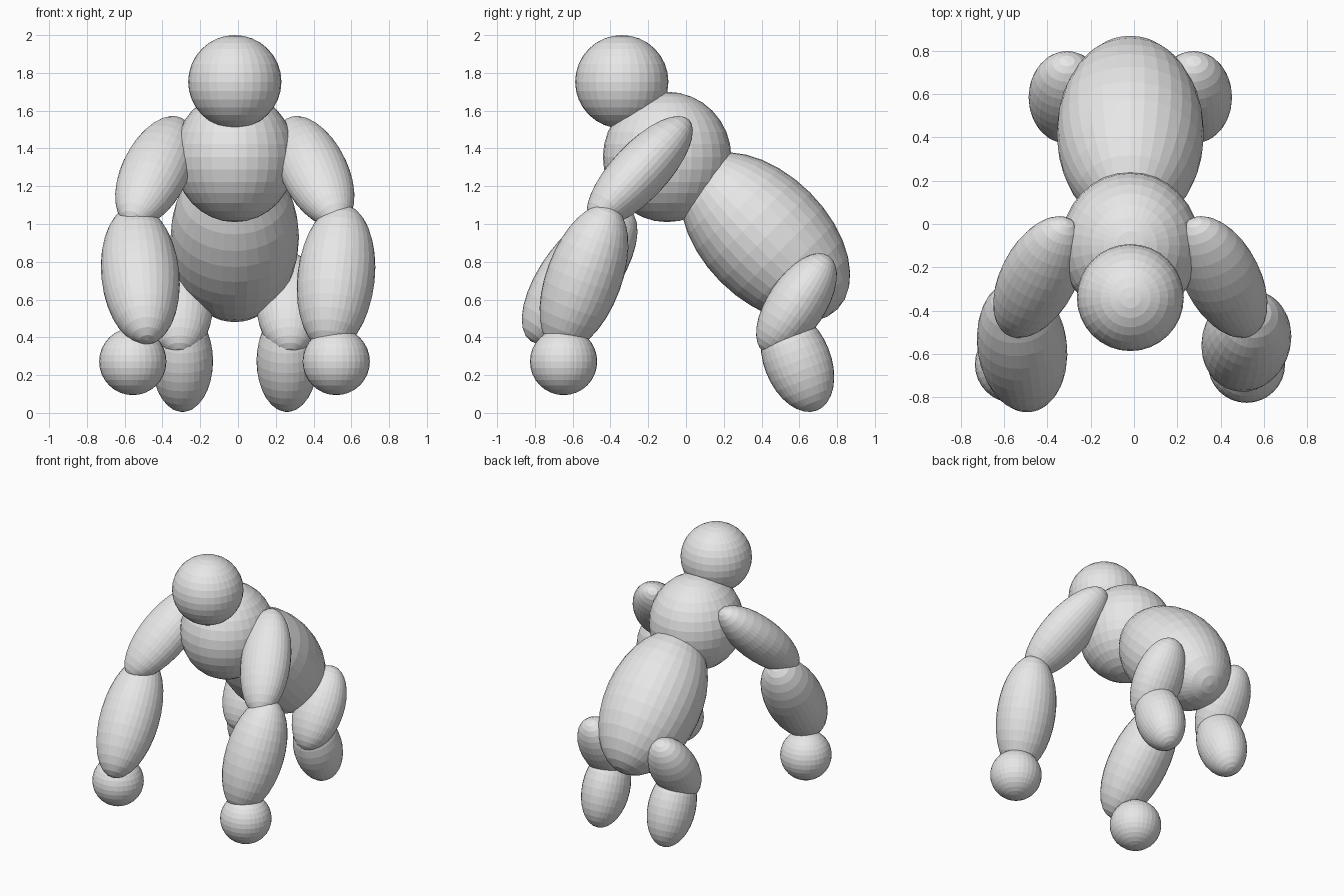
import bpy
from mathutils import Matrix, Vector

if "Cube" in bpy.data.objects:
    bpy.data.objects.remove(bpy.data.objects["Cube"])

MID = -0.017  # plane of symmetry

grey = bpy.data.materials.new("plain_grey")
grey.diffuse_color = (0.8, 0.8, 0.8, 1)
grey.use_nodes = True
grey.node_tree.nodes["Principled BSDF"].inputs["Base Color"].default_value = grey.diffuse_color


def ellipsoid(name, centre, radii, axis=(0, 0, 1)):
    """Flat-shaded ellipsoid whose long (local z) radius lies along axis."""
    d = Vector(axis).normalized()
    side = Vector((1, 0, 0))
    side = (side - d * side.dot(d)).normalized()
    frame = Matrix((side, d.cross(side), d)).transposed().to_4x4()
    bpy.ops.mesh.primitive_uv_sphere_add(segments=32, ring_count=16, radius=1)
    ob = bpy.context.object
    ob.name = name
    ob.data.transform(frame @ Matrix.Diagonal((*radii, 1)))
    ob.location = centre
    ob.data.materials.append(grey)
    return ob


def pair(name, centre, radii, axis=(0, 0, 1)):
    """The same part on both sides of the body."""
    x, y, z = centre
    ellipsoid("right_" + name, centre, radii, axis)
    ellipsoid("left_" + name, (2 * MID - x, y, z), radii, (-axis[0], axis[1], axis[2]))


# Head and trunk
ellipsoid("head", (MID, -0.34, 1.753), (0.247, 0.247, 0.247))
ellipsoid("chest", (MID, -0.10, 1.355), (0.322, 0.34, 0.345))
ellipsoid("abdomen", (MID, 0.42, 0.93), (0.34, 0.335, 0.54), (0, -1, 1))

# Arms; the left forearm swings further forward
pair("upper_arm", (0.405, -0.245, 1.278), (0.178, 0.15, 0.395), (-0.32, 0.64, 0.68))
ellipsoid("right_forearm", (0.519, -0.54, 0.715), (0.205, 0.20, 0.41), (0.1, 0.345, 0.93))
ellipsoid("left_forearm", (-0.517, -0.563, 0.73), (0.207, 0.20, 0.437), (-0.08, 0.6, 0.8))
ellipsoid("right_hand", (0.52, -0.648, 0.272), (0.178, 0.178, 0.178))
ellipsoid("left_hand", (-0.557, -0.648, 0.272), (0.178, 0.178, 0.178))

# Hind legs
pair("thigh", (0.275, 0.585, 0.575), (0.178, 0.154, 0.308), (0, 0.556, 0.831))
pair("shin", (0.26, 0.59, 0.275), (0.162, 0.177, 0.282), (0, -0.37, 0.93))
